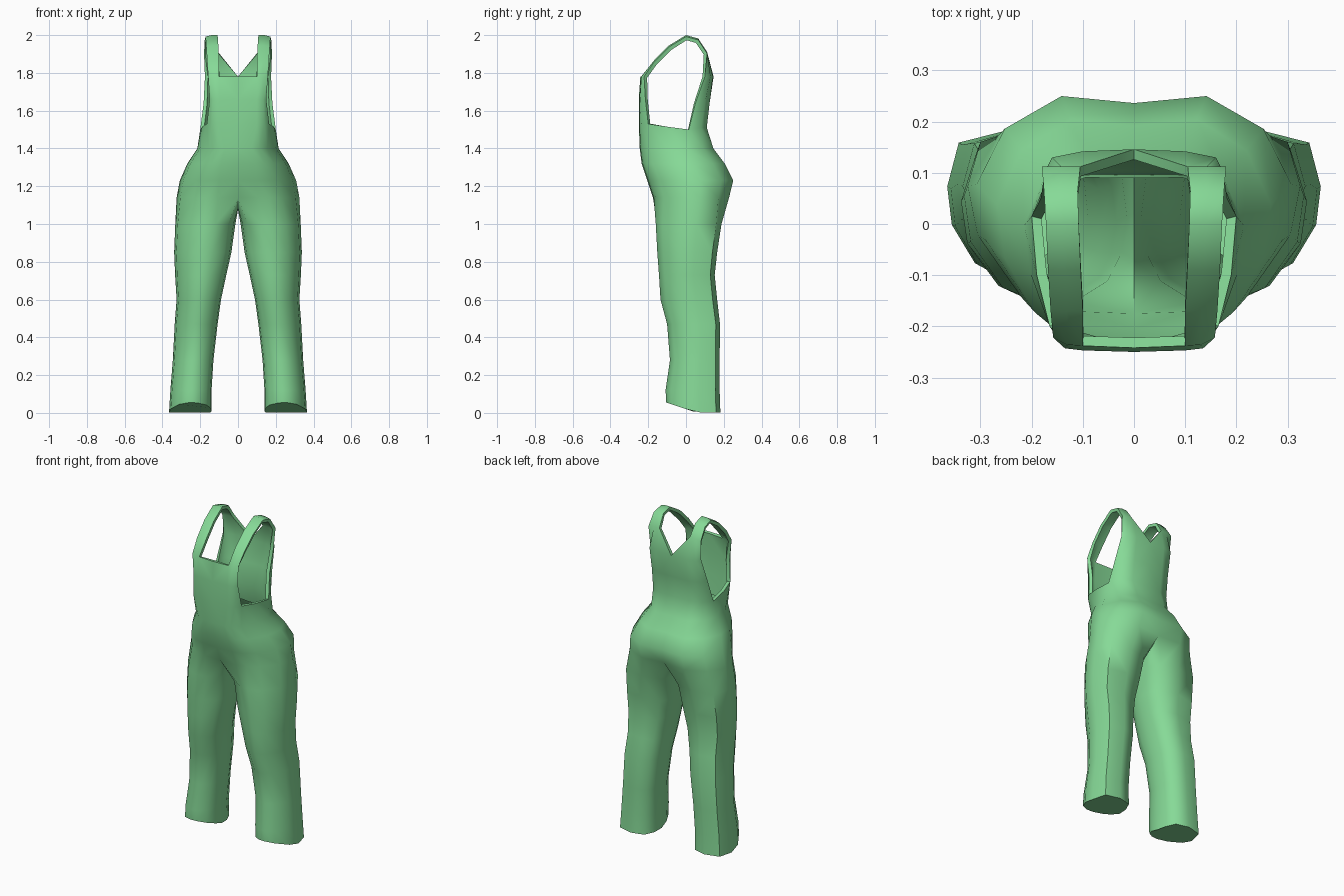
import bpy, bmesh, math

if "Cube" in bpy.data.objects:
    bpy.data.objects.remove(bpy.data.objects["Cube"])

green = bpy.data.materials.new("green cloth")
green.diffuse_color = (0.24, 0.70, 0.31, 1)
green.use_nodes = True
green.node_tree.nodes["Principled BSDF"].inputs["Base Color"].default_value = green.diffuse_color

# Cross-section templates: (fraction across, fraction front to back)
HIP = [(0, 0), (.33, .01), (.52, .04), (.72, .14), (.94, .38), (1, .62),
       (.82, .86), (.46, 1), (0, .97)]
LEG = [(.12, .14), (.33, .02), (.52, 0), (.76, .1), (.96, .36), (1, .62),
       (.9, .92), (.5, 1), (.15, .93), (.03, .72), (0, .5), (.03, .3)]
# Hips, top to bottom: z, front y, back y, half width
HIP_ROWS = [(1.40, -.245, .145, .215), (1.32, -.235, .205, .268),
            (1.23, -.205, .25, .308), (1.14, -.175, .228, .325)]
# Legs, top to bottom: z, inner x, outer x, front y, back y
LEG_ROWS = [(1.0, .014, .332, -.16, .188), (.85, .035, .338, -.152, .165),
            (.73, .062, .333, -.143, .152), (.6, .09, .325, -.135, .165),
            (.47, .108, .335, -.1, .18), (.28, .13, .345, -.085, .178),
            (.12, .14, .358, -.108, .178), (.04, .14, .365, -.105, .182)]
# Waist ring, front centre to back centre
WAIST = [(0, -.25, 1.53), (.1, -.247, 1.53), (.14, -.237, 1.53), (.165, -.2, 1.53),
         (.19, -.1, 1.515), (.2, .015, 1.5), (.17, .08, 1.51), (.1, .11, 1.51), (0, .11, 1.51)]
# Bib and back panel rows above the waist
BIB = [[(0, -.25, 1.66), (.1, -.247, 1.66), (.135, -.243, 1.66), (.15, -.215, 1.66)],
       [(0, -.242, 1.78), (.1, -.238, 1.78), (.13, -.236, 1.78), (.158, -.222, 1.78)]]
BACK = [[(.182, .05, 1.64), (.165, .1, 1.64), (.1, .125, 1.64), (0, .125, 1.64)],
        [(.175, .1, 1.78), (.16, .13, 1.78), (.1, .142, 1.78), (0, .146, 1.78)]]
# Strap stations from bib to back: y, z, inner x, outer x
STRAP = [(-.17, 1.865, .1, .163), (-.09, 1.945, .104, .168), (0, 2.0, .108, .172),
         (.065, 1.982, .11, .176), (.112, 1.91, .105, .18)]

bm = bmesh.new()


def bridge(a, b, closed=False):
    n = len(a)
    for i in range(n if closed else n - 1):
        j = (i + 1) % n
        bm.faces.new((a[i], a[j], b[j], b[i]))


def build_half(s):
    def row(points):
        return [bm.verts.new((s * x, y, z)) for x, y, z in points]
    # hips
    waist = row(WAIST)
    prev = waist
    for z, yf, yb, w in HIP_ROWS:
        ring = row([(w * u, yf + (yb - yf) * t, z) for u, t in HIP])
        bridge(prev, ring)
        prev = ring
    # crotch seam closes the ring, then the leg continues down
    prev = prev + row([(0, .11, 1.085), (0, .02, 1.075), (0, -.07, 1.085)])
    for k, (z, xi, xo, yf, yb) in enumerate(LEG_ROWS):
        last = k == len(LEG_ROWS) - 1
        ring = row([(xi + (xo - xi) * u, yf + (yb - yf) * t,
                     .055 - .052 * min(1, t / .55) if last else z) for u, t in LEG])
        bridge(prev, ring, True)
        prev = ring
    bm.faces.new(prev)
    # bib
    prev = waist[:4]
    for points in BIB:
        ring = row(points)
        bridge(prev, ring)
        prev = ring
    strap = prev[1:]
    # back panel
    prev = waist[5:]
    for points in BACK:
        ring = row(points)
        bridge(prev, ring)
        prev = ring
    # shoulder strap
    for y, z, xi, xo in STRAP:
        ring = row([(xi, y, z), ((xi + xo) / 2, y, z), (xo, y, z - .008)])
        bridge(strap, ring)
        strap = ring
    bridge(strap, [prev[2], prev[1], prev[0]])
    bm.faces.new((prev[2], prev[3], strap[0]))


for side in (1, -1):
    build_half(side)
bmesh.ops.remove_doubles(bm, verts=bm.verts, dist=.0005)
bmesh.ops.recalc_face_normals(bm, faces=bm.faces)
bm.normal_update()

# Cloth thickness: an inner lining for the bib, back and straps
upper = [f for f in bm.faces if f.calc_center_median().z > 1.42]
rim = [e for e in bm.edges if e.is_boundary]
inner = {}
for f in upper:
    for v in f.verts:
        if v not in inner:
            inner[v] = None
for v in list(inner):
    inner[v] = bm.verts.new(v.co - v.normal * .02)
for f in upper:
    bm.faces.new([inner[v] for v in reversed(f.verts)])
for e in rim:
    a, b = e.verts
    loop = e.link_loops[0]
    if loop.vert == a:
        a, b = b, a
    bm.faces.new((a, b, inner[b], inner[a]))

mesh = bpy.data.meshes.new("overalls")
bm.to_mesh(mesh)
bm.free()
mesh.materials.append(green)
overalls = bpy.data.objects.new("overalls", mesh)
bpy.context.collection.objects.link(overalls)
bpy.context.view_layer.objects.active = overalls
overalls.select_set(True)
bpy.ops.object.shade_smooth_by_angle(angle=math.radians(60))
